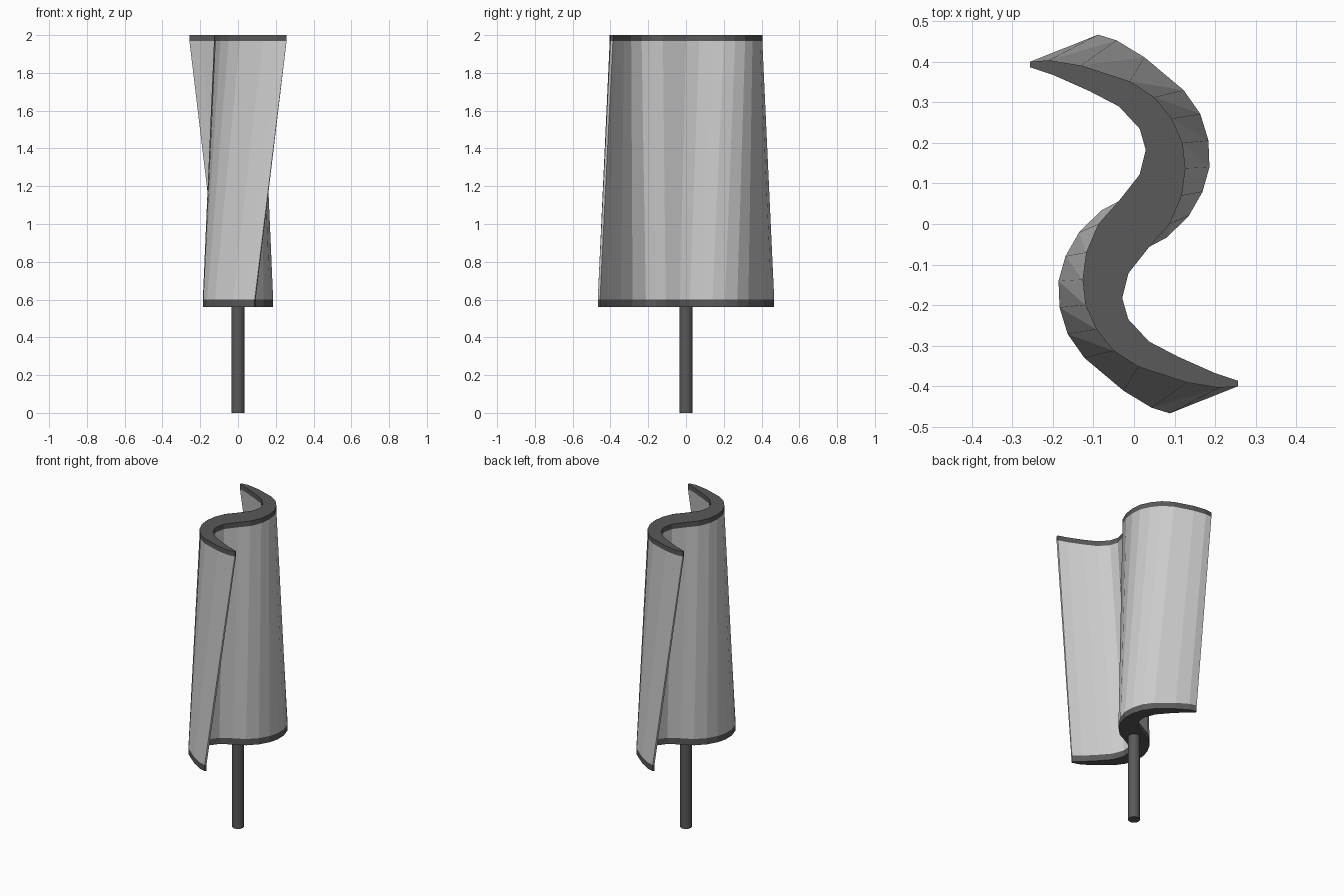
import bpy, bmesh, math
from mathutils import Matrix, Vector

if "Cube" in bpy.data.objects:
    bpy.data.objects.remove(bpy.data.objects["Cube"])

# Half of the S-shaped outline at the top; the other half is its 180 degree turn
HALF = [(-0.257, 0.400), (-0.21, 0.404), (-0.13, 0.391), (-0.01, 0.352),
        (0.05, 0.313), (0.093, 0.26), (0.12, 0.20), (0.127, 0.137),
        (0.118, 0.07), (0.088, 0.0), (0.038, -0.056), (-0.014, -0.122),
        (-0.029, -0.183), (-0.014, -0.235), (0.037, -0.29), (0.11, -0.328),
        (0.20, -0.368), (0.257, -0.387)]
OUTLINE = HALF + [(-x, -y) for x, y in HALF]
TWIST = math.radians(-22)

dark = bpy.data.materials.new("dark_grey")
dark.diffuse_color = (0.1, 0.1, 0.1, 1)
dark.use_nodes = True
dark.node_tree.nodes["Principled BSDF"].inputs["Base Color"].default_value = dark.diffuse_color


def finish(name, bm, material=None):
    bmesh.ops.recalc_face_normals(bm, faces=bm.faces[:])
    mesh = bpy.data.meshes.new(name)
    bm.to_mesh(mesh)
    bm.free()
    obj = bpy.data.objects.new(name, mesh)
    bpy.context.collection.objects.link(obj)
    if material:
        mesh.materials.append(material)
    return obj


def s_prism(name, z0, z1, turn0, turn1, material=None, capped=True):
    """Loft the S outline between two heights with a turn at each end."""
    bm = bmesh.new()
    rings = []
    for z, turn in ((z0, turn0), (z1, turn1)):
        rot = Matrix.Rotation(turn, 3, 'Z')
        rings.append([bm.verts.new(rot @ Vector((x, y, z))) for x, y in OUTLINE])
    low, high = rings
    n = len(OUTLINE)
    for i in range(n):
        j = (i + 1) % n
        bm.faces.new((low[i], low[j], high[j], high[i]))
    if capped:
        bm.faces.new(low)
        bm.faces.new(high)
    return finish(name, bm, material)


# Twisted blade with a dark end plate at each end
s_prism("twisted_blade", 0.60, 1.968, TWIST, 0, capped=False)
s_prism("bottom_plate", 0.56, 0.60, TWIST, TWIST, dark)
s_prism("top_plate", 1.968, 2.0, 0, 0, dark)

# Support pole
bm = bmesh.new()
bmesh.ops.create_cone(bm, cap_ends=True, segments=24, radius1=0.035,
                      radius2=0.035, depth=0.56,
                      matrix=Matrix.Translation((0, 0, 0.28)))
pole = finish("support_pole", bm, dark)
bpy.context.view_layer.objects.active = pole
pole.select_set(True)
bpy.ops.object.shade_smooth_by_angle(angle=math.radians(30))
